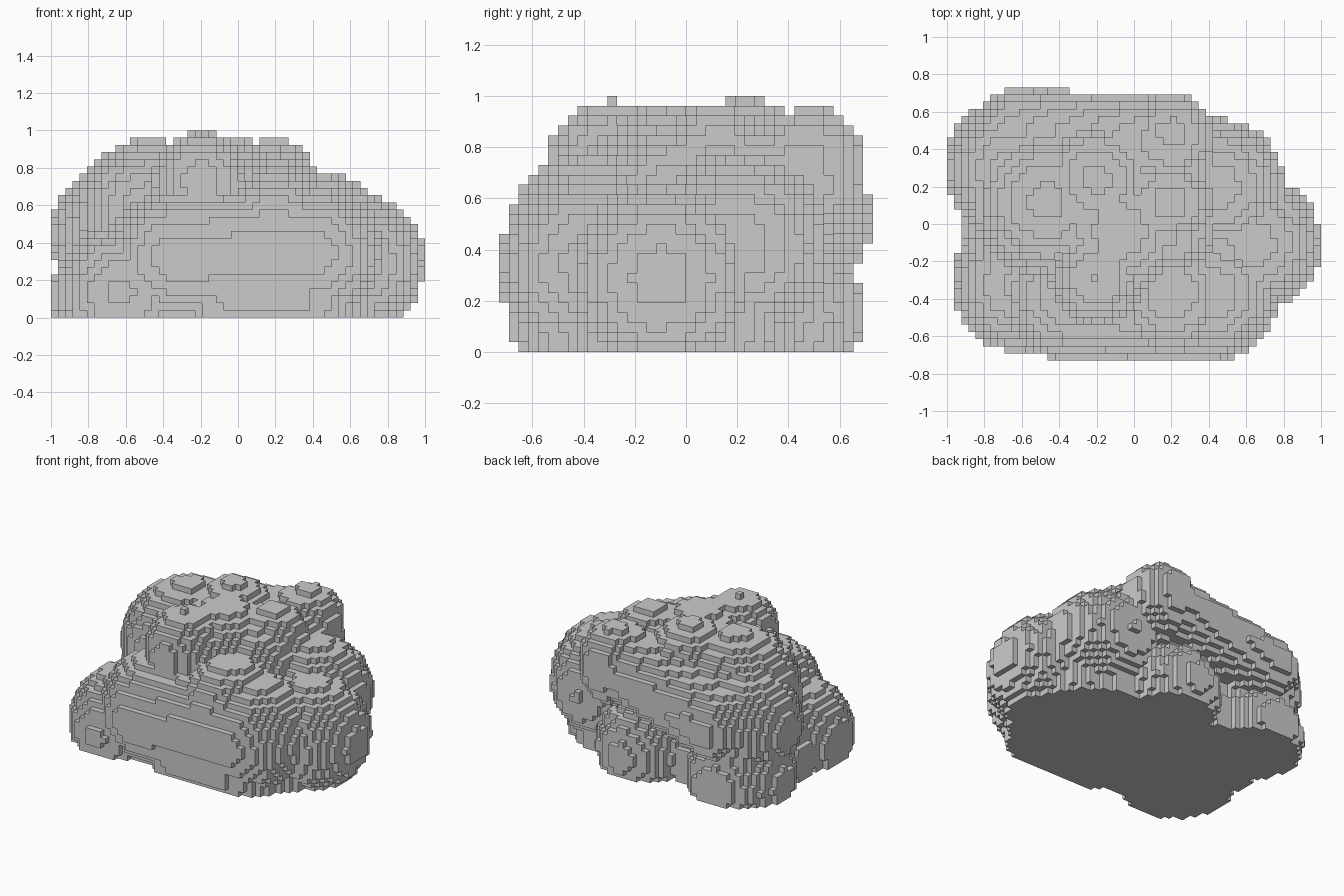
import bpy
import bmesh
from mathutils import Vector

cube = bpy.data.objects.get("Cube")
if cube:
    bpy.data.objects.remove(cube, do_unlink=True)

# Block grid
NX, NY, NZ = 52, 38, 26
H = 2 / NX

# Puffs: centre, radius
BALLS = [
    ((0.635, -0.10, 0.29), 0.365),  # left side puff
    ((0.45, 0.20, 0.41), 0.36),     # left rear puff
    ((0.20, -0.37, 0.45), 0.33),    # front crest
    ((-0.62, -0.32, 0.13), 0.36),   # low front right puff
    ((-0.66, 0.33, 0.10), 0.34),    # low rear corner puff
    ((0.03, 0.37, 0.15), 0.32),     # low rear puff
    ((-0.65, 0.29, 0.45), 0.355),   # right side puff
    ((-0.47, 0.12, 0.55), 0.405),   # right crown
    ((-0.20, 0.24, 0.69), 0.30),    # rear crown
    ((-0.20, -0.29, 0.732), 0.25),  # front crown
    ((-0.08, -0.04, 0.60), 0.37),   # middle crown
    ((0.19, 0.12, 0.73), 0.23),     # left crown
    ((0.20, 0.49, 0.74), 0.215),    # left rear crown
    ((-0.12, 0.02, 0.48), 0.46),    # core
]

# Rolls: start, end, radius
ROLLS = [
    ((-0.34, -0.37, 0.32), (0.41, -0.37, 0.34), 0.36),  # front roll
    ((-0.04, -0.34, 0.10), (0.32, -0.34, 0.10), 0.34),  # low front roll
    ((-0.62, 0.50, 0.50), (0.20, 0.44, 0.71), 0.23),    # rear sloping roll
    ((0.19, -0.06, 0.64), (0.20, 0.46, 0.66), 0.23),    # top roll
    ((-0.42, 0.00, 0.12), (0.33, -0.06, 0.12), 0.50),   # base fill
]

SHAPES = [(Vector(c), Vector((0, 0, 0)), r) for c, r in BALLS]
SHAPES += [(Vector(a), Vector(b) - Vector(a), r) for a, b, r in ROLLS]


def inside(p):
    for a, d, r in SHAPES:
        t = 0
        if d.length_squared:
            t = min(1, max(0, (p - a).dot(d) / d.length_squared))
        if (p - a - d * t).length_squared <= r * r:
            return True
    return False


def corner(i, j, k):
    return Vector(((i - NX / 2) * H, (j - NY / 2) * H, k * H))


cells = {(i, j, k)
         for i in range(NX) for j in range(NY) for k in range(NZ)
         if inside(corner(i + 0.5, j + 0.5, k + 0.5))}

# Skin of the blocks
bm = bmesh.new()
verts = {}


def vert(key):
    if key not in verts:
        verts[key] = bm.verts.new(corner(*key))
    return verts[key]


for cell in cells:
    for axis in range(3):
        u, v = (axis + 1) % 3, (axis + 2) % 3
        for side in (0, 1):
            near = list(cell)
            near[axis] += 2 * side - 1
            if tuple(near) in cells:
                continue
            ring = []
            for du, dv in ((0, 0), (1, 0), (1, 1), (0, 1)):
                key = list(cell)
                key[axis] += side
                key[u] += du
                key[v] += dv
                ring.append(vert(tuple(key)))
            bm.faces.new(ring if side else ring[::-1])

mesh = bpy.data.meshes.new("cloud")
bm.to_mesh(mesh)
bm.free()

# Single grey
grey = bpy.data.materials.new("soft grey")
grey.use_nodes = True
colour = (0.6, 0.6, 0.6, 1)
grey.diffuse_color = colour
for node in grey.node_tree.nodes:
    if node.type == 'BSDF_PRINCIPLED':
        node.inputs["Base Color"].default_value = colour
mesh.materials.append(grey)

cloud = bpy.data.objects.new("cloud", mesh)
bpy.context.collection.objects.link(cloud)
